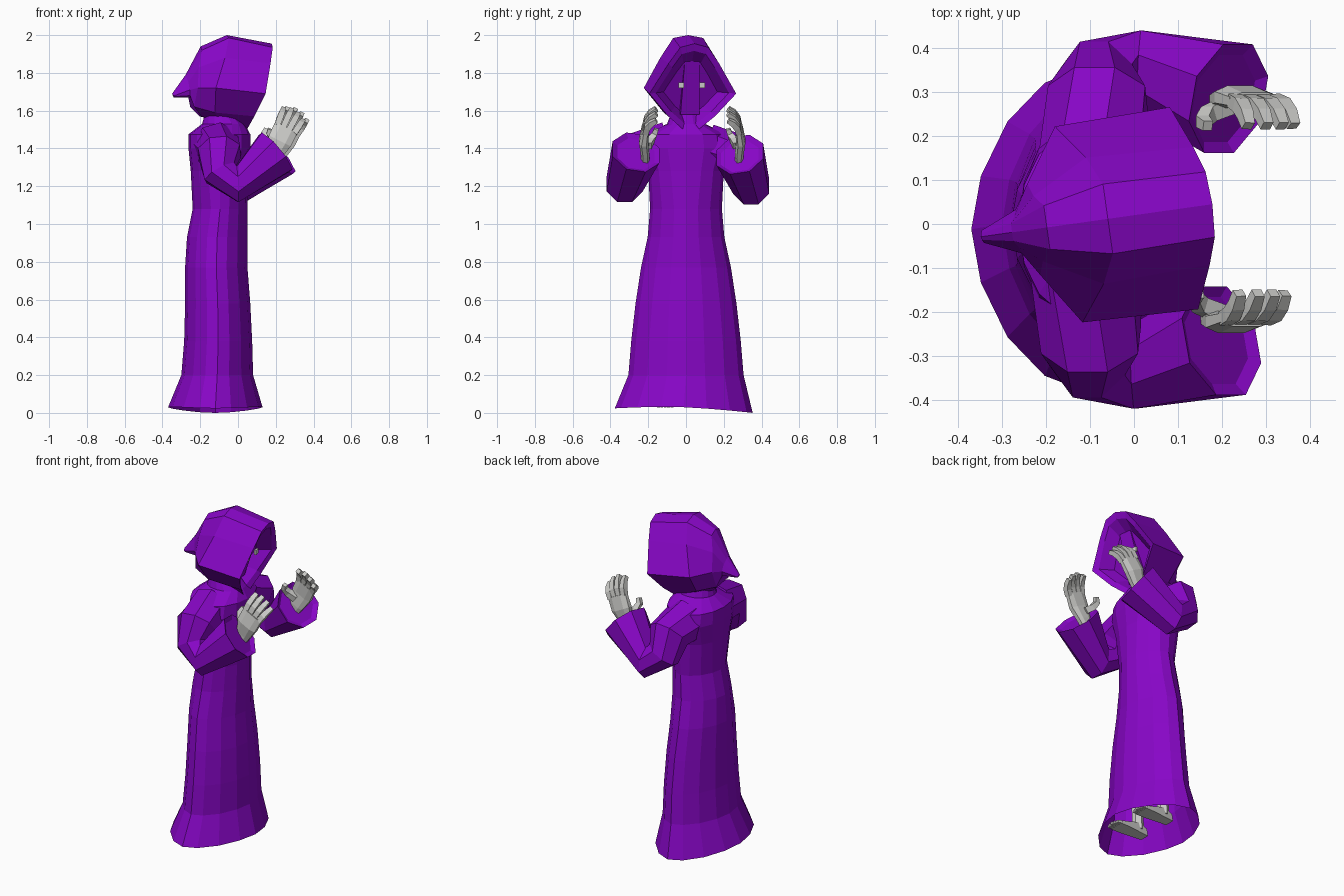
import bpy, bmesh, math
from mathutils import Vector, Matrix

if "Cube" in bpy.data.objects:
    bpy.data.objects.remove(bpy.data.objects["Cube"])


def material(name, rgb):
    m = bpy.data.materials.new(name)
    m.diffuse_color = (*rgb, 1)
    m.use_nodes = True
    m.node_tree.nodes["Principled BSDF"].inputs["Base Color"].default_value = m.diffuse_color
    return m


PURPLE = material("purple cloth", (0.245, 0.002, 0.57))
GREY = material("pale grey", (0.62, 0.62, 0.60))


def finish(bm, name, mat):
    bmesh.ops.recalc_face_normals(bm, faces=bm.faces)
    me = bpy.data.meshes.new(name)
    bm.to_mesh(me)
    bm.free()
    me.materials.append(mat)
    ob = bpy.data.objects.new(name, me)
    bpy.context.collection.objects.link(ob)
    return ob


def loft(bm, rings, cap_start=False, cap_end=False):
    """Skin a list of closed rings with quads."""
    vs = [[bm.verts.new(p) for p in r] for r in rings]
    n = len(vs[0])
    for a, b in zip(vs, vs[1:]):
        for i in range(n):
            j = (i + 1) % n
            bm.faces.new((a[i], a[j], b[j], b[i]))
    if cap_start:
        bm.faces.new(vs[0])
    if cap_end:
        bm.faces.new(vs[-1])


def tube_rings(path, radii, n, ref):
    """Rings around a path; ref is the direction of the first radius."""
    pts = [Vector(p) for p in path]
    rings = []
    for i, p in enumerate(pts):
        t = Vector()
        if i > 0:
            t += (p - pts[i - 1]).normalized()
        if i < len(pts) - 1:
            t += (pts[i + 1] - p).normalized()
        t.normalize()
        u = (Vector(ref) - t * t.dot(Vector(ref))).normalized()
        v = t.cross(u)
        rings.append([p + radii[i] * (u * math.cos(a) + v * math.sin(a))
                      for a in (math.tau * (k + 0.5) / n for k in range(n))])
    return rings


def power(c, e):
    return math.copysign(abs(c) ** e, c)


# Robe: flared gown, open at the hem (z, back x, front x, half width)
robe_profile = [
    (0.03, -0.37, 0.13, 0.365), (0.20, -0.30, 0.08, 0.305), (0.38, -0.285, 0.075, 0.29),
    (0.58, -0.28, 0.065, 0.267), (0.77, -0.28, 0.05, 0.238), (0.93, -0.27, 0.05, 0.203),
    (1.08, -0.24, 0.05, 0.19), (1.28, -0.25, 0.055, 0.20), (1.40, -0.262, 0.065, 0.24),
    (1.475, -0.262, 0.065, 0.22), (1.53, -0.19, 0.035, 0.10), (1.60, -0.17, -0.03, 0.075)]
N = 16
rings = []
for z, x0, x1, hw in robe_profile:
    ring = []
    e = 1.15 if z < 1.2 else 0.95
    cy = -0.012 if z < 0.1 else 0.0
    for k in range(N):
        a = math.tau * k / N
        c, s = math.cos(a), math.sin(a)
        dz = -0.018 * (1 - c * c) - 0.012 * s if z < 0.1 else 0
        ring.append(((x0 + x1) / 2 + (x1 - x0) / 2 * power(c, e), cy + hw * power(s, e), z + dz))
    rings.append(ring)
bm = bmesh.new()
loft(bm, rings, cap_end=True)
finish(bm, "robe", PURPLE)

# Hood: half rings (forward, side, height), mirrored, with the head turned a little
hood_turn = Matrix.Translation((0, 0.02, 0)) @ Matrix.Rotation(math.radians(8), 4, 'Z')


def hood_ring(half):
    pts = list(half) + [(f, -s, z) for f, s, z in reversed(half) if s > 0]
    return [hood_turn @ Vector(p) for p in pts]


front = [(0.18, 0, 1.955), (0.175, 0.075, 1.935), (0.155, 0.135, 1.85), (0.115, 0.232, 1.69),
         (0.07, 0.125, 1.57), (0.04, 0.035, 1.495)]
mid = [(-0.06, 0, 2.0), (-0.06, 0.08, 1.985), (-0.09, 0.145, 1.88), (-0.15, 0.225, 1.72),
       (-0.14, 0.12, 1.59), (-0.10, 0.035, 1.54)]
back = [(-0.20, 0, 1.94), (-0.20, 0.05, 1.92), (-0.22, 0.075, 1.83), (-0.23, 0.105, 1.72),
        (-0.245, 0.075, 1.62), (-0.20, 0.03, 1.57)]
nape = [(-0.28, 0, 1.79), (-0.28, 0.02, 1.78), (-0.27, 0.035, 1.75), (-0.265, 0.05, 1.71),
        (-0.262, 0.04, 1.68), (-0.255, 0.02, 1.67)]
tip = [(-0.352 + 0.01 * i / 5, 0.015 * math.sin(math.pi * i / 6) - 0.012, 1.69 - 0.02 * i / 5)
       for i in range(6)]
tip = [(f, max(s + 0.012, 0), z) for f, s, z in tip]


def shrunk(ring, k, depth):
    return [(f - depth, s * k, 1.715 + (z - 1.715) * k) for f, s, z in ring]


bm = bmesh.new()
loft(bm, [hood_ring(r) for r in
          (tip, nape, back, mid, front, shrunk(front, 0.84, 0.015), shrunk(front, 0.62, 0.09))],
     cap_start=True, cap_end=True)
finish(bm, "hood", PURPLE)


def box(name, centre, size, mat, matrix=Matrix()):
    bm = bmesh.new()
    m = matrix @ Matrix.Translation(centre) @ Matrix.Diagonal((*size, 1))
    bmesh.ops.create_cube(bm, size=1, matrix=m)
    return finish(bm, name, mat)


# Shadowed face: central strip and two eyes
face = [[hood_turn @ Vector((f + df, s, z)) for f, z, w in [(0.07, 1.86, 0.04), (-0.02, 1.58, 0.05)]
         for s in ((w, -w) if z > 1.7 else (-w, w))] for df in (-0.02, 0.025)]
bm = bmesh.new()
loft(bm, face, cap_start=True, cap_end=True)
finish(bm, "face", PURPLE)
for side, s in (("left", 1), ("right", -1)):
    box("eye_" + side, (0.075, s * 0.056, 1.735), (0.012, 0.03, 0.028), GREY, hood_turn)

for side, s in (("left", 1), ("right", -1)):
    # Sleeve: shoulder, bent elbow and flared cuff with a closed end
    path = [(-0.10, 0.11, 1.405), (-0.09, 0.275, 1.37), (-0.085, 0.318, 1.265),
            (0.005, 0.335, 1.205), (0.207, 0.275, 1.374)]
    radii = [0.13, 0.12, 0.098, 0.103, 0.137]
    rings = tube_rings(path, radii, 8, (0, 1, 0))
    centre = Vector(path[-1])
    rings.append([centre + (p - centre) * 0.8 - Vector((0.012, 0, 0.01)) for p in rings[4]])
    flip = Matrix.Translation((0.008 * s, 0.01, -0.006 * s)) @ Matrix.Diagonal((1, s, 1, 1))
    bm = bmesh.new()
    loft(bm, [[flip @ p for p in r] for r in rings], cap_start=True, cap_end=True)
    finish(bm, "sleeve_" + side, PURPLE)

    # Hand: palm, four curled fingers and a thumb
    place = Matrix.Translation((0.006 if s > 0 else -0.014, 0.033, 0)) @ Matrix.Diagonal((1, s, 1, 1))
    up, across = Vector((0.45, 0, 0.89)), Vector((0.89, 0, -0.45))
    inward = Vector((0, -1, 0))
    bm = bmesh.new()
    palm = []
    for x, y, z, w, t in [(0.16, 0.25, 1.30, 0.035, 0.022), (0.205, 0.25, 1.37, 0.045, 0.024),
                          (0.235, 0.258, 1.44, 0.065, 0.026), (0.27, 0.248, 1.512, 0.066, 0.02)]:
        c = Vector((x, y, z))
        palm.append([place @ (c + across * w * a + inward * t * b)
                     for a, b in ((1, 0.6), (0.5, 1), (-0.5, 1), (-1, 0.6),
                                  (-1, -0.4), (-0.5, -0.9), (0.5, -0.9), (1, -0.4))])
    loft(bm, palm, cap_start=True, cap_end=True)
    knuckle = Vector((0.27, 0.248, 1.508))
    for i, length in enumerate((0.085, 0.10, 0.095, 0.075)):
        fan = (i - 1.5) * 0.034
        d = up + across * (i - 1.5) * 0.08
        path = [knuckle + across * fan + d * length * t + inward * c
                for t, c in ((-0.1, 0), (0.4, 0.01), (0.75, 0.03), (1.0, 0.058))]
        rings = tube_rings(path, (0.022, 0.023, 0.021, 0.017), 4, across)
        loft(bm, [[place @ p for p in r] for r in rings], True, True)
    thumb = [(0.205, 0.235, 1.415), (0.165, 0.218, 1.445), (0.15, 0.20, 1.475), (0.162, 0.19, 1.503)]
    rings = tube_rings(thumb, (0.028, 0.025, 0.021, 0.016), 4, (0, 1, 0))
    loft(bm, [[place @ p for p in r] for r in rings], True, True)
    finish(bm, "hand_" + side, GREY)

    # Bare leg and foot under the robe
    bm = bmesh.new()
    y = s * 0.11
    leg = tube_rings([(-0.12, y, 0.06), (-0.12, y, 0.16), (-0.11, y, 0.45)],
                     (0.036, 0.033, 0.045), 6, (1, 0, 0))
    loft(bm, leg, True, True)
    foot = [[(x, y + a * w, 0.03 + b * h) for a, b in ((-1, 0), (1, 0), (0.7, 1), (-0.7, 1))]
            for x, w, h in ((-0.17, 0.03, 0.05), (-0.11, 0.036, 0.07),
                            (-0.02, 0.045, 0.04), (0.04, 0.046, 0.025))]
    loft(bm, foot, True, True)
    for i in range(5):
        ty = y + (i - 2) * 0.018
        toe = tube_rings([(0.03, ty, 0.042), (0.075 - 0.006 * abs(i - 2), ty, 0.036)],
                         (0.012, 0.010), 4, (0, 1, 0))
        loft(bm, toe, True, True)
    finish(bm, "foot_" + side, GREY)
